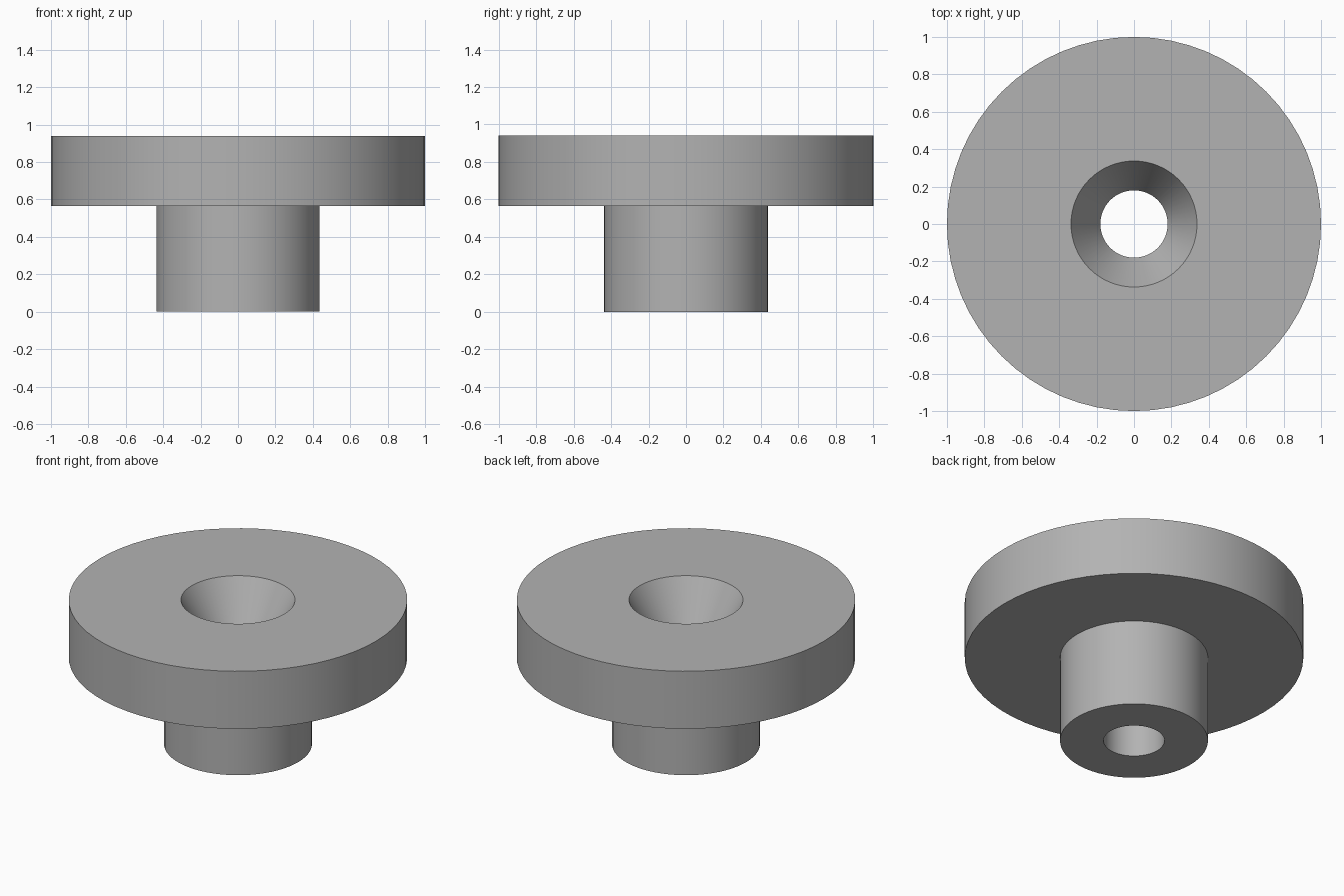
import bpy, bmesh, math
from mathutils import Matrix, Vector

cube = bpy.data.objects.get("Cube")
if cube:
    bpy.data.objects.remove(cube, do_unlink=True)

SEGMENTS = 64
HEIGHT, FLANGE_BOTTOM = 0.94, 0.565
FLANGE_R, HUB_R, BORE_R, SINK_R = 1.0, 0.437, 0.18, 0.337
SINK_DEPTH = (SINK_R - BORE_R) / math.tan(math.radians(30))

# Single grey finish
grey = bpy.data.materials.new("plain grey")
grey.use_nodes = True
colour = (0.45, 0.45, 0.45, 1)
grey.diffuse_color = colour
grey.node_tree.nodes["Principled BSDF"].inputs["Base Color"].default_value = colour


def lathe(name, profile):
    """Revolve a closed (radius, height) profile around the z axis."""
    bm = bmesh.new()
    verts = [bm.verts.new((r, 0, z)) for r, z in profile]
    edges = [bm.edges.new((v, verts[(i + 1) % len(verts)])) for i, v in enumerate(verts)]
    bmesh.ops.spin(bm, geom=verts + edges, cent=(0, 0, 0), axis=(0, 0, 1),
                   angle=math.tau, steps=SEGMENTS, use_merge=True)
    bmesh.ops.remove_doubles(bm, verts=bm.verts, dist=1e-5)
    bmesh.ops.recalc_face_normals(bm, faces=bm.faces)
    mesh = bpy.data.meshes.new(name)
    bm.to_mesh(mesh)
    bm.free()
    mesh.materials.append(grey)
    obj = bpy.data.objects.new(name, mesh)
    bpy.context.collection.objects.link(obj)
    bpy.ops.object.select_all(action="DESELECT")
    obj.select_set(True)
    bpy.context.view_layer.objects.active = obj
    bpy.ops.object.shade_smooth_by_angle(angle=math.radians(25))
    return obj


# Flanged bushing: hub, wide flange, countersink and through bore
lathe("flanged_bushing", [
    (BORE_R, 0), (HUB_R, 0),
    (HUB_R, FLANGE_BOTTOM), (FLANGE_R, FLANGE_BOTTOM),
    (FLANGE_R, HEIGHT), (SINK_R, HEIGHT),
    (BORE_R, HEIGHT - SINK_DEPTH),
])
